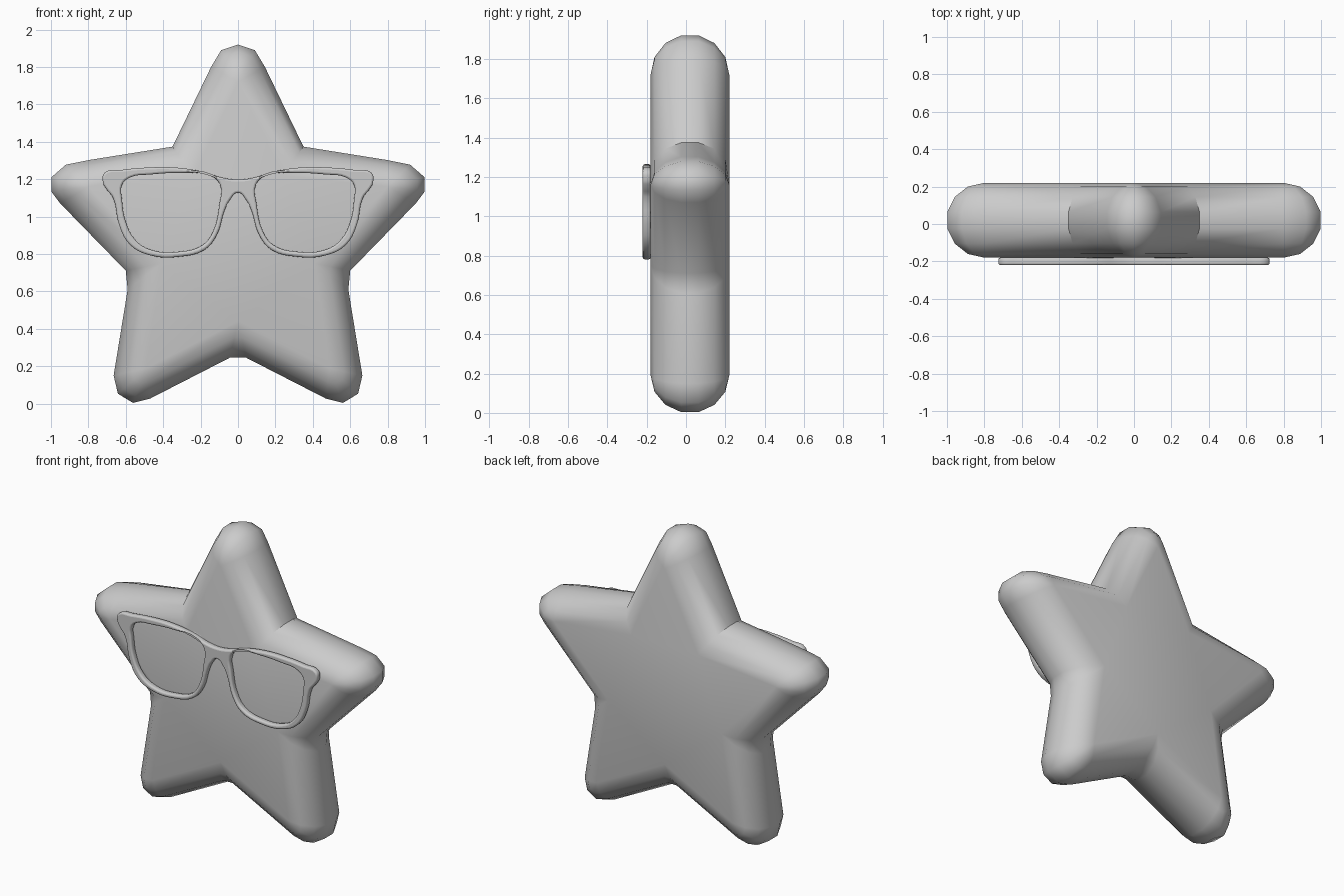
import bpy, bmesh, math

if "Cube" in bpy.data.objects:
    bpy.data.objects.remove(bpy.data.objects["Cube"])

DEPTH = 0.2      # half thickness of the star
Y_MID = 0.02     # star's middle plane


def finish(obj, angle):
    bpy.ops.object.select_all(action='DESELECT')
    obj.select_set(True)
    bpy.context.view_layer.objects.active = obj
    if obj.type == 'CURVE':
        bpy.ops.object.convert(target='MESH')
    bpy.ops.object.shade_smooth_by_angle(angle=math.radians(angle))


# Star body: each flat-face corner with the rim points that surround it (right half)
half = [
    ((0, 1.72), [(0, 1.92), (0.09, 1.89), (0.144, 1.80)]),
    ((0.24, 1.22), [(0.35, 1.374)]),
    ((0.80, 1.16), [(0.80, 1.302), (0.92, 1.278), (0.998, 1.21), (0.998, 1.134), (0.95, 1.07)]),
    ((0.41, 0.75), [(0.60, 0.711), (0.59, 0.61)]),
    ((0.49, 0.19), [(0.665, 0.15), (0.642, 0.053), (0.561, 0.004), (0.47, 0.027)]),
    ((0, 0.44), [(0.043, 0.246)]),
]
outline = [(key, p) for key, pts in half for p in pts]
outline += [((-k[0], k[1]), (-p[0], p[1])) for k, p in reversed(outline) if p[0] > 0]

bm = bmesh.new()
SEG = 7          # segments in the rounded half-circle rim
levels = [(0, -1)]
for i in range(1, SEG):
    a = -math.pi / 2 + math.pi * i / SEG
    levels.append((math.cos(a) / math.cos(math.pi / 14), math.sin(a)))
levels.append((0, 1))
rings = []
for f, s in levels:
    rings.append([bm.verts.new((k[0] + (p[0] - k[0]) * f, Y_MID + DEPTH * s,
                                k[1] + (p[1] - k[1]) * f)) for k, p in outline])
n = len(outline)
for a, b in zip(rings, rings[1:]):
    for i in range(n):
        j = (i + 1) % n
        bm.faces.new((a[i], a[j], b[j], b[i]))
bmesh.ops.remove_doubles(bm, verts=bm.verts[:], dist=0.0005)
bmesh.ops.holes_fill(bm, edges=[e for e in bm.edges if e.is_boundary], sides=0)
bmesh.ops.recalc_face_normals(bm, faces=bm.faces[:])
mesh = bpy.data.meshes.new("star_body")
bm.to_mesh(mesh)
bm.free()
star = bpy.data.objects.new("star_body", mesh)
bpy.context.collection.objects.link(star)
finish(star, 50)

# Glasses frame: a filled outline with two lens holes, rounded edges
rim_half = [(0, 1.198), (0.086, 1.209), (0.18, 1.238), (0.33, 1.262), (0.49, 1.262),
            (0.62, 1.25), (0.715, 1.233), (0.722, 1.182), (0.706, 1.15), (0.668, 1.10),
            (0.636, 0.957), (0.578, 0.85), (0.47, 0.793), (0.31, 0.786), (0.176, 0.824),
            (0.112, 0.904), (0.07, 1.037), (0.043, 1.09), (0, 1.128)]
lens = [(0.62, 1.17), (0.578, 1.209), (0.47, 1.225), (0.31, 1.233), (0.15, 1.219),
        (0.096, 1.171), (0.10, 1.064), (0.134, 0.92), (0.187, 0.85), (0.31, 0.813),
        (0.47, 0.824), (0.55, 0.877), (0.60, 0.973), (0.62, 1.09)]


def flip(pts):
    return [(-x, z) for x, z in pts]


curve = bpy.data.curves.new("glasses_frame", 'CURVE')
curve.dimensions = '2D'
curve.fill_mode = 'BOTH'
curve.resolution_u = 4
curve.extrude = 0.009
curve.bevel_depth = 0.011
curve.bevel_resolution = 2
curve.offset = -0.011
for pts in (rim_half + flip(rim_half[-2:0:-1]), lens, flip(lens)):
    sp = curve.splines.new('BEZIER')
    sp.bezier_points.add(len(pts) - 1)
    for bp, (x, z) in zip(sp.bezier_points, pts):
        bp.co = (x, z, 0)
        bp.handle_left_type = bp.handle_right_type = 'AUTO'
    sp.use_cyclic_u = True
glasses = bpy.data.objects.new("glasses_frame", curve)
glasses.rotation_euler = (math.pi / 2, 0, 0)
glasses.location.y = -0.2
bpy.context.collection.objects.link(glasses)
finish(glasses, 40)
